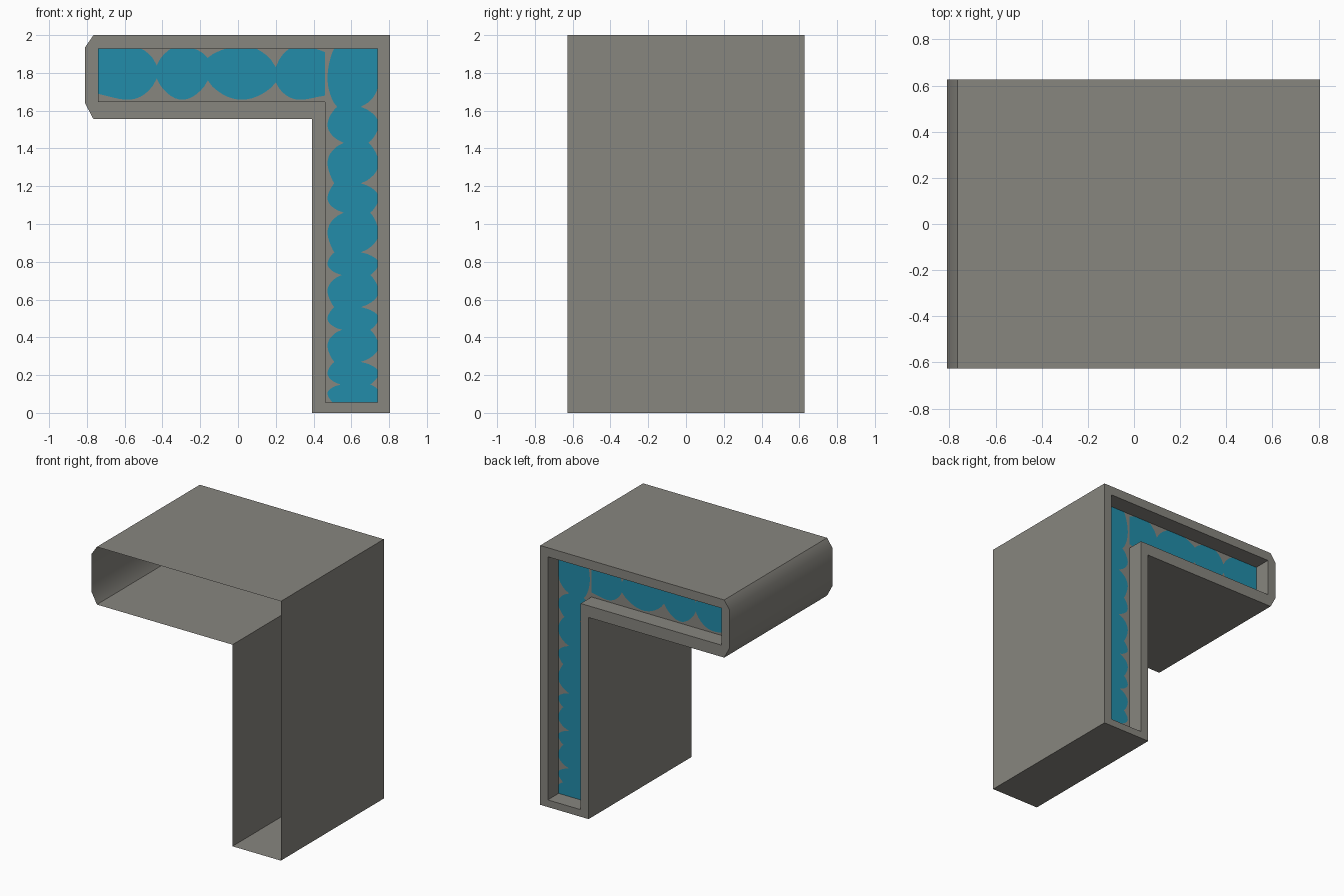
import bpy, bmesh, math

if "Cube" in bpy.data.objects:
    bpy.data.objects.remove(bpy.data.objects["Cube"])


def material(name, rgb):
    m = bpy.data.materials.new(name)
    m.diffuse_color = (*rgb, 1)
    m.use_nodes = True
    m.node_tree.nodes["Principled BSDF"].inputs["Base Color"].default_value = m.diffuse_color
    return m


GREY = material("warm_grey", (0.245, 0.237, 0.212))
BLUE = material("teal_blue", (0.016, 0.265, 0.40))

HALF = 0.627      # half depth along y
PANEL_Y = 0.495   # depth of the recessed panel

OUTER = [(-0.765, 2), (0.805, 2), (0.805, 0), (0.392, 0), (0.392, 1.555),
         (-0.765, 1.555), (-0.81, 1.64), (-0.81, 1.935)]
INNER = [(-0.74, 1.93), (0.74, 1.93), (0.74, 0.055), (0.46, 0.055),
         (0.46, 1.645), (-0.74, 1.645)]


def finish(name, bm, mats):
    me = bpy.data.meshes.new(name)
    bm.to_mesh(me)
    bm.free()
    for m in mats:
        me.materials.append(m)
    ob = bpy.data.objects.new(name, me)
    bpy.context.collection.objects.link(ob)
    return ob


def wall(bm, outline, y0, y1):
    """Extruded open wall; returns the edges at y1."""
    a = [bm.verts.new((x, y0, z)) for x, z in outline]
    b = [bm.verts.new((x, y1, z)) for x, z in outline]
    n = len(a)
    for i in range(n):
        j = (i + 1) % n
        bm.faces.new((a[i], a[j], b[j], b[i]))
    return [bm.edges.get((b[i], b[(i + 1) % n])) for i in range(n)]


# Shell: open at the front, rim and recess at the back
bm = bmesh.new()
rim = wall(bm, OUTER, -HALF, HALF) + wall(bm, INNER, PANEL_Y, HALF)
bmesh.ops.triangle_fill(bm, edges=rim, use_beauty=True, normal=(0, 1, 0))
bmesh.ops.recalc_face_normals(bm, faces=bm.faces)
shell = finish("shell", bm, [GREY])
bpy.context.view_layer.objects.active = shell
shell.select_set(True)
bpy.ops.object.shade_smooth_by_angle(angle=math.radians(45))


def scallop_panel(name, cusps, low, high, bulge_low, bulge_high, vertical):
    """Flat strip with a blue scalloped band; cusps are (position, low edge, high edge)."""
    rows = []
    for k, ((p0, a0, b0), (p1, a1, b1)) in enumerate(zip(cusps, cusps[1:])):
        steps = 14
        for i in range(steps + (k == len(cusps) - 2)):
            t = i / steps
            w = max(0, math.sin(math.pi * t)) ** 0.75
            a = (a0 + (a1 - a0) * t) * (1 - w) + bulge_low * w
            b = (b0 + (b1 - b0) * t) * (1 - w) + bulge_high * w
            rows.append((p0 + (p1 - p0) * t,
                         (low, max(a, low + 0.0005), min(b, high - 0.0005), high)))
    bm = bmesh.new()
    grid = [[bm.verts.new((v, PANEL_Y, p) if vertical else (p, PANEL_Y, v)) for v in vs]
            for p, vs in rows]
    for r, s in zip(grid, grid[1:]):
        for c in range(3):
            quad = (r[c], r[c + 1], s[c + 1], s[c])
            f = bm.faces.new(quad if not vertical else quad[::-1])
            f.material_index = int(c == 1)
    bm.normal_update()
    for f in bm.faces:
        if f.normal.y < 0:
            f.normal_flip()
    return finish(name, bm, [GREY, BLUE])


# Panel in the top arm
scallop_panel("arm_panel", [
    (-0.74, 1.69, 1.93), (-0.43, 1.77, 1.84), (-0.16, 1.76, 1.88),
    (0.20, 1.75, 1.83), (0.46, 1.68, 1.91)],
    1.645, 1.93, 1.658, 1.945, False)

# Panel in the upright leg
scallop_panel("leg_panel", [
    (0.055, 0.50, 0.74), (0.15, 0.545, 0.70), (0.27, 0.51, 0.65),
    (0.44, 0.55, 0.70), (0.56, 0.51, 0.65), (0.73, 0.55, 0.70),
    (0.85, 0.51, 0.65), (1.06, 0.56, 0.70), (1.215, 0.51, 0.65),
    (1.43, 0.56, 0.69), (1.62, 0.525, 0.65), (1.93, 0.51, 0.80)],
    0.46, 0.74, 0.474, 0.745, True)
